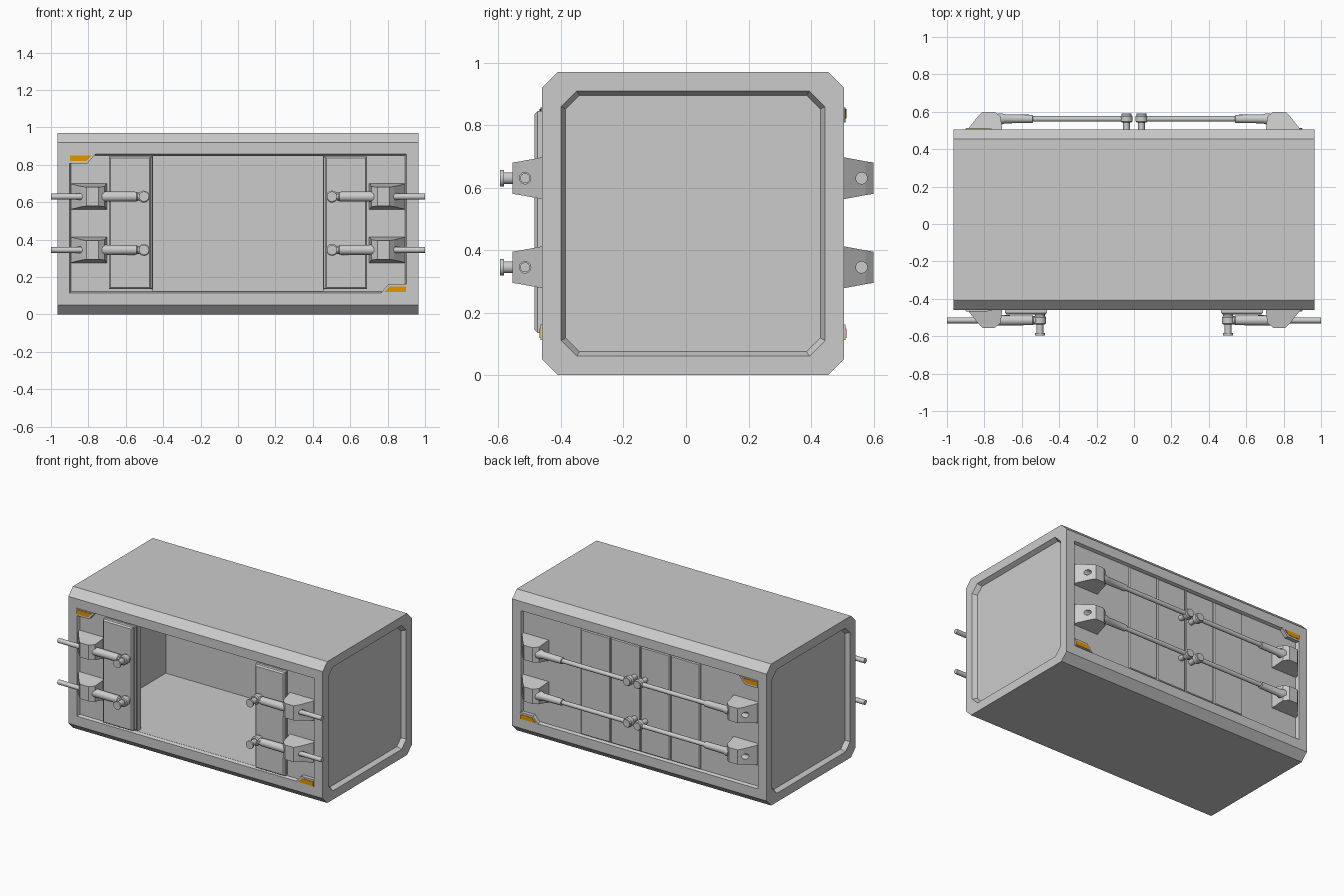
import bpy, bmesh, math
from mathutils import Vector

if "Cube" in bpy.data.objects:
    bpy.data.objects.remove(bpy.data.objects["Cube"])

ROD_Z = (0.63, 0.345)
orange = bpy.data.materials.new("orange")
orange.diffuse_color = (0.8, 0.3, 0.0, 1)
orange.use_nodes = True
orange.node_tree.nodes["Principled BSDF"].inputs["Base Color"].default_value = orange.diffuse_color


def loft(name, rings, mat=None):
    """Closed solid skinned through matching rings of points."""
    bm = bmesh.new()
    vs = [[bm.verts.new(p) for p in r] for r in rings]
    n = len(rings[0])
    for a, b in zip(vs, vs[1:]):
        for i in range(n):
            j = (i + 1) % n
            bm.faces.new((a[i], a[j], b[j], b[i]))
    bm.faces.new(vs[0])
    bm.faces.new(vs[-1])
    bmesh.ops.recalc_face_normals(bm, faces=bm.faces)
    me = bpy.data.meshes.new(name)
    bm.to_mesh(me)
    bm.free()
    ob = bpy.data.objects.new(name, me)
    bpy.context.collection.objects.link(ob)
    if mat:
        me.materials.append(mat)
    return ob


def rect(x0, x1, z0, z1, y):
    return [(x0, y, z0), (x1, y, z0), (x1, y, z1), (x0, y, z1)]


def octagon(y0, y1, z0, z1, c, x):
    return [(x, y0 + c, z0), (x, y1 - c, z0), (x, y1, z0 + c), (x, y1, z1 - c),
            (x, y1 - c, z1), (x, y0 + c, z1), (x, y0, z1 - c), (x, y0, z0 + c)]


def turned(name, start, axis, profile, n=14):
    """Turned part: profile is (distance along axis, radius)."""
    start, axis = Vector(start), Vector(axis)
    u = axis.orthogonal().normalized()
    v = axis.cross(u)
    rings = [[start + axis * t + (u * math.cos(a) + v * math.sin(a)) * r
              for a in (2 * math.pi * i / n for i in range(n))] for t, r in profile]
    ob = loft(name, rings)
    bpy.ops.object.select_all(action='DESELECT')
    ob.select_set(True)
    bpy.context.view_layer.objects.active = ob
    bpy.ops.object.shade_smooth_by_angle(angle=math.radians(35))
    return ob


def cut(ob, cutter):
    m = ob.modifiers.new("cut", 'BOOLEAN')
    m.operation, m.solver, m.object = 'DIFFERENCE', 'EXACT', cutter
    bpy.context.view_layer.objects.active = ob
    bpy.ops.object.modifier_apply(modifier=m.name)
    bpy.data.objects.remove(cutter)


# container shell with chamfered long edges
shell = loft("container_shell", [octagon(-0.46, 0.505, 0, 0.97, 0.05, x) for x in (-0.965, 0.965)])

# recessed end panels
for s in (-1, 1):
    cut(shell, loft("cutter", [octagon(-0.40, 0.445, 0.06, 0.91, 0.05, s * 1.0),
                               octagon(-0.40, 0.445, 0.06, 0.91, 0.05, s * 0.966),
                               octagon(-0.385, 0.43, 0.075, 0.895, 0.044, s * 0.935)]))

# recessed front and back panels
for face, s in ((-0.46, -1), (0.505, 1)):
    cut(shell, loft("cutter", [rect(-0.9, 0.9, 0.115, 0.857, face + s * 0.03),
                               rect(-0.9, 0.9, 0.115, 0.857, face + s * 0.001),
                               rect(-0.892, 0.892, 0.123, 0.849, face - s * 0.02)]))

# doorway and hollow interior
plan = [(-0.455, -0.5), (0.455, -0.5), (0.455, -0.40), (0.8, -0.40),
        (0.8, 0.36), (-0.8, 0.36), (-0.8, -0.40), (-0.455, -0.40)]
cut(shell, loft("cutter", [[(x, y, z) for x, y in plan] for z in (0.124, 0.848)]))


def door_leaf(name, x0, x1, y0, y1, z0=0.125, z1=0.847, b=0.006):
    loft(name, [rect(x0, x1, z0, z1, y0), rect(x0, x1, z0, z1, y1 + (b if y1 < y0 else -b)),
                rect(x0 + b, x1 - b, z0 + b, z1 - b, y1)])


# closed back door leaves
for i in range(4):
    x = -0.455 + i * 0.2275
    door_leaf(f"back_door_leaf_{i}", x + 0.002, x + 0.2255, 0.48, 0.495)

# opened front leaves, stacked at each side
for side, s in (("left", -1), ("right", 1)):
    for tag, a, b, y0, y1 in (("inner", 0.457, 0.685, -0.43, -0.46),
                              ("outer", 0.465, 0.69, -0.455, -0.484)):
        x0, x1 = sorted((s * a, s * b))
        door_leaf(f"front_{tag}_leaf_{side}", x0, x1, y0, y1, 0.135, 0.845, 0.009)

# warning plates in opposite corners, front and back
border = [(-0.9, 0.857), (-0.762, 0.857), (-0.805, 0.808), (-0.9, 0.808)]
colour = [(-0.898, 0.851), (-0.782, 0.851), (-0.812, 0.821), (-0.898, 0.821)]
for wall, face, s in (("front", -0.46, -1), ("back", 0.505, 1)):
    for corner, k in (("upper", 1), ("lower", -1)):
        for part, pts, out, mat in (("frame", border, 0.006, None), ("plate", colour, 0.009, orange)):
            loft(f"{wall}_{corner}_warning_{part}",
                 [[(k * x, y, 0.485 + k * (z - 0.485)) for x, z in pts]
                  for y in (face - s * 0.02, face + s * out)], mat)

# brackets, piston rods and pins
for wall, face, s, rod_y in (("front", -0.46, -1, -0.515), ("back", 0.505, 1, 0.562)):
    for side, k in (("left", -1), ("right", 1)):
        for row, z in zip(("upper", "lower"), ROD_Z):
            tag = f"{wall}_{row}_{side}"
            rings = [rect(k * a, k * b, z - h, z + h, face + s * d) for a, b, h, d in
                     ((0.895, 0.70, 0.07, -0.02), (0.89, 0.705, 0.067, 0.0),
                      (0.835, 0.713, 0.054, 0.07), (0.81, 0.745, 0.05, 0.095))]
            bracket = loft(tag + "_bracket", rings)
            cut(bracket, turned("cutter", (k * 0.79, rod_y, z), (k, 0, 0), [(0, 0.0185), (0.2, 0.0185)]))

            # rod and sleeve run outward from the pin
            if wall == "front":
                pin_x = 0.503
                prof = [(0, 0.022), (0.035, 0.022), (0.04, 0.026), (0.225, 0.028), (0.23, 0.016), (0.497, 0.016)]
                pin = [(0, 0.026), (0.012, 0.026), (0.014, 0.019), (0.102, 0.019), (0.103, 0.027), (0.115, 0.027)]
                pin_start, ring_half = -0.48, 0.022
            else:
                pin_x = 0.04
                prof = [(0, 0.015), (0.50, 0.015), (0.503, 0.022), (0.65, 0.024), (0.665, 0.03), (0.69, 0.03)]
                pin = [(0, 0.018), (0.088, 0.018), (0.09, 0.026), (0.1, 0.026)]
                pin_start, ring_half = 0.49, 0.02
            turned(tag + "_piston_rod", (k * pin_x, rod_y, z), (k, 0, 0), prof)
            turned(tag + "_pin", (k * pin_x, pin_start, z), (0, s, 0), pin)
            turned(tag + "_rod_eye", (k * pin_x, rod_y - s * ring_half, z), (0, s, 0),
                   [(0, 0.026), (0.006, 0.032), (2 * ring_half - 0.006, 0.032), (2 * ring_half, 0.026)])
